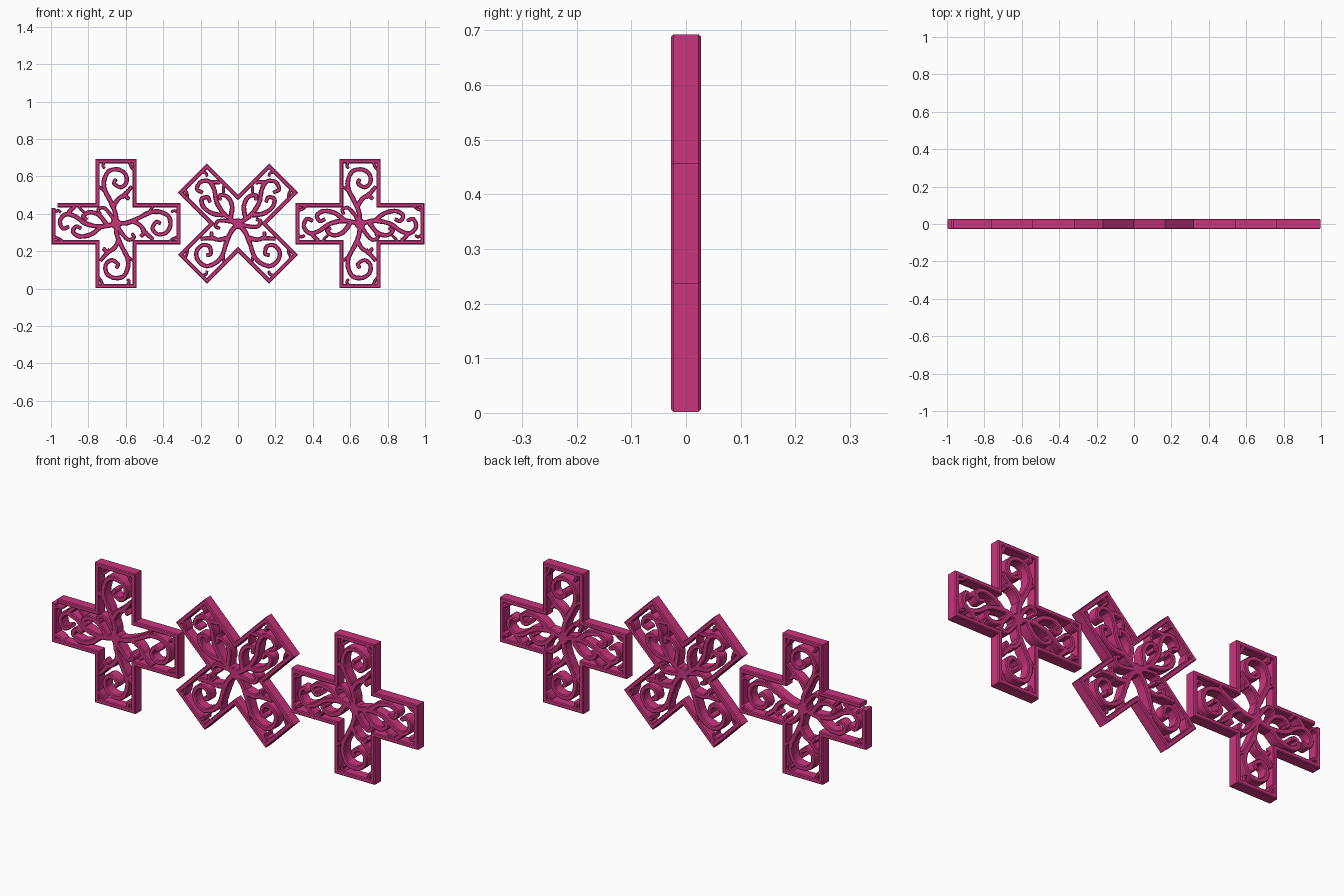
import bpy, bmesh, math, random
from mathutils import Vector

random.seed(4)
if "Cube" in bpy.data.objects:
    bpy.data.objects.remove(bpy.data.objects["Cube"], do_unlink=True)

PINK = (0.60, 0.035, 0.21, 1)
mat = bpy.data.materials.new("raspberry pink")
mat.use_nodes = True
mat.diffuse_color = PINK
mat.node_tree.nodes["Principled BSDF"].inputs["Base Color"].default_value = PINK

DEPTH, EDGE = 0.027, 0.004
LENGTH, HALF, WALL, MID = 0.345, 0.11, 0.011, 0.347


def smooth(points, steps=6):
    """Catmull-Rom curve through the points."""
    p = [Vector(q) for q in points]
    p = [2 * p[0] - p[1]] + p + [2 * p[-1] - p[-2]]
    out = []
    for a, b, c, d in zip(p, p[1:], p[2:], p[3:]):
        for i in range(steps):
            t = i / steps
            out.append(0.5 * (2 * b + (c - a) * t + (2 * a - 5 * b + 4 * c - d) * t * t
                              + (3 * b - a - 3 * c + d) * t ** 3))
    return out + [p[-2]]


def ribbon(bm, path, widths, closed=False):
    """Upright bar with chamfered edges swept along a flat path, mitred at corners."""
    n, rings = len(path), []
    for i, p in enumerate(path):
        before = path[i - 1] if closed or i else None
        after = path[(i + 1) % n] if closed or i < n - 1 else None
        d1 = (p - before).normalized() if before else (after - p).normalized()
        d2 = (after - p).normalized() if after else d1
        n1, n2 = Vector((-d1.y, d1.x)), Vector((-d2.y, d2.x))
        side = (n1 + n2) / max(0.4, 1 + n1.dot(n2))
        w, e = widths[i], EDGE
        section = [(w, e - DEPTH), (w, DEPTH - e), (w - e, DEPTH), (e - w, DEPTH),
                   (-w, DEPTH - e), (-w, e - DEPTH), (e - w, -DEPTH), (w - e, -DEPTH)]
        rings.append([bm.verts.new((p.x + side.x * s, y, p.y + side.y * s))
                      for s, y in section])
    for i in range(n if closed else n - 1):
        a, b = rings[i], rings[(i + 1) % n]
        for k in range(8):
            j = (k + 1) % 8
            bm.faces.new((a[k], a[j], b[j], b[k]))
    if not closed:
        bm.faces.new(rings[0])
        bm.faces.new(rings[-1][::-1])


def finish(bm, name):
    bmesh.ops.recalc_face_normals(bm, faces=bm.faces)
    mesh = bpy.data.meshes.new(name)
    bm.to_mesh(mesh)
    bm.free()
    mesh.materials.append(mat)
    ob = bpy.data.objects.new(name, mesh)
    bpy.context.collection.objects.link(ob)
    bpy.ops.object.select_all(action="DESELECT")
    ob.select_set(True)
    bpy.context.view_layer.objects.active = ob
    bpy.ops.object.shade_smooth_by_angle(angle=math.radians(40))


# Scroll strokes of one arm, as (along arm, across arm)
BIG_CURL = [
    [(0, 0), (.06, -.005), (.12, -.03), (.18, -.06), (.23, -.064), (.28, -.04), (.29, .01),
     (.265, .05), (.22, .055), (.195, .025), (.215, -.01), (.24, 0)],
    [(.09, -.015), (.13, .01), (.15, .045), (.13, .07)],
    [(.14, .03), (.17, .06), (.2, .085)],
]
TWIN_CURLS = [
    [(0, 0), (.08, .015), (.16, 0), (.22, -.04), (.27, -.05), (.3, -.015), (.285, .025), (.25, .015)],
    [(.08, .015), (.13, .055), (.19, .068), (.23, .045), (.215, .015), (.185, .025)],
    [(.05, .005), (.09, -.045), (.14, -.062), (.175, -.04), (.155, -.02)],
    [(.26, -.05), (.24, -.075), (.22, -.09)],
]
# Thorns joining the scrolls to the frame, and the small curl beside the centre
THORNS = [
    [(.335, -.06), (.31, -.07), (.295, -.06)],
    [(.335, .07), (.305, .08), (.285, .095)],
    [(.2, -.1), (.19, -.08), (.17, -.06)],
]
CENTRE_CURL = [(0, 0), (.03, -.05), (.065, -.085), (.095, -.075), (.085, -.05)]


def cross(name, cx, turn, arms, gap=False):
    def place(u, v, angle):
        c, s = math.cos(angle), math.sin(angle)
        return Vector((cx + u * c - v * s, MID + u * s + v * c))

    # Outline frame
    bm = bmesh.new()
    l, w = LENGTH - WALL, HALF - WALL
    outline = []
    for q in range(4):
        for u, v in ((w, -w), (l, -w), (l, w)):
            outline.append(place(u, v, turn + q * math.pi / 2))
    if gap:
        # Small break in the frame at the outer upper corner
        k = 7
        corner = outline[k]
        start, end = corner + Vector((0.02, 0)), corner + Vector((0, -0.015))
        outline = [end] + outline[k + 1:] + outline[:k] + [start]
    ribbon(bm, outline, [WALL] * len(outline), not gap)
    finish(bm, name + "_frame")

    # Scrollwork
    bm = bmesh.new()

    def stroke(points, angle, flip, thick):
        path = smooth([place(u, v * flip, angle) for u, v in points])
        n = len(path) - 1
        widths = [thick * (1 - 0.2 * i / n) * random.uniform(0.92, 1.1) for i in range(n + 1)]
        widths[-1] *= 0.7
        ribbon(bm, path, widths)

    for q, (kind, flip) in enumerate(arms):
        angle = turn + q * math.pi / 2
        for points in kind:
            stroke(points, angle, flip, 0.013)
        for points in THORNS:
            stroke(points, angle, flip, 0.009)
    stroke(CENTRE_CURL, turn, 1, 0.012)
    stroke(CENTRE_CURL, turn + math.pi, 1, 0.011)
    # Central knot
    ring = [place(0.017, 0, k * math.tau / 12) for k in range(12)]
    ribbon(bm, ring, [0.012] * 12, True)
    finish(bm, name + "_scrollwork")


# Arms run counter-clockwise from the turn angle
cross("right_cross", -0.652, 0,
      [(BIG_CURL, -1), (BIG_CURL, -1), (TWIN_CURLS, 1), (BIG_CURL, -1)], gap=True)
cross("middle_cross", 0, math.pi / 4,
      [(TWIN_CURLS, -1), (TWIN_CURLS, 1), (BIG_CURL, -1), (BIG_CURL, 1)])
cross("left_cross", 0.652, 0,
      [(TWIN_CURLS, 1), (BIG_CURL, -1), (TWIN_CURLS, -1), (BIG_CURL, 1)])
